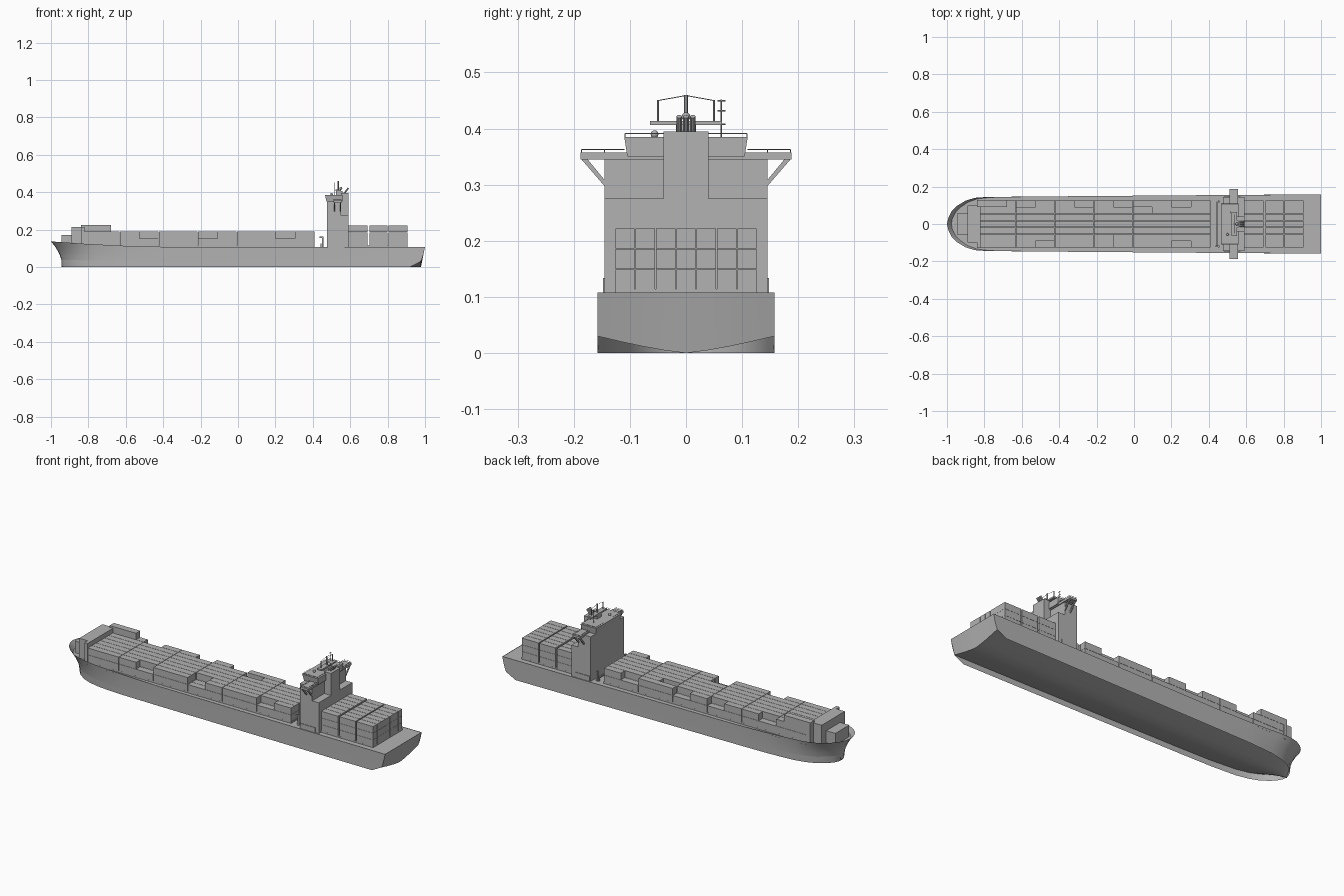
import bpy, bmesh, math
from mathutils import Vector

if "Cube" in bpy.data.objects:
    bpy.data.objects.remove(bpy.data.objects["Cube"], do_unlink=True)

grey = bpy.data.materials.new("plain_grey")
grey.use_nodes = True
COLOUR = (0.45, 0.45, 0.45, 1)
grey.diffuse_color = COLOUR
grey.node_tree.nodes["Principled BSDF"].inputs["Base Color"].default_value = COLOUR


def finish(bm, name, smooth=False):
    bmesh.ops.recalc_face_normals(bm, faces=bm.faces)
    mesh = bpy.data.meshes.new(name)
    bm.to_mesh(mesh)
    bm.free()
    mesh.materials.append(grey)
    ob = bpy.data.objects.new(name, mesh)
    bpy.context.scene.collection.objects.link(ob)
    if smooth:
        bpy.ops.object.select_all(action='DESELECT')
        ob.select_set(True)
        bpy.context.view_layer.objects.active = ob
        bpy.ops.object.shade_smooth_by_angle(angle=math.radians(35))
    return ob


def add_box(bm, x, y, z):
    """Box from (min, max) pairs."""
    vs = bmesh.ops.create_cube(bm, size=1)["verts"]
    for v in vs:
        v.co = [lo + (c + 0.5) * (hi - lo) for c, (lo, hi) in zip(v.co, (x, y, z))]
    return vs


def boxes(name, *specs):
    bm = bmesh.new()
    for s in specs:
        add_box(bm, *s)
    return finish(bm, name)


def add_rod(bm, a, b, r=0.0015, sides=6):
    a, b = Vector(a), Vector(b)
    vs = bmesh.ops.create_cone(bm, cap_ends=True, segments=sides, radius1=r,
                               radius2=r, depth=(b - a).length)["verts"]
    turn = Vector((0, 0, 1)).rotation_difference(b - a)
    for v in vs:
        v.co = turn @ v.co + (a + b) / 2


def rods(name, pairs, r=0.0015):
    bm = bmesh.new()
    for a, b in pairs:
        add_rod(bm, a, b, r)
    return finish(bm, name)


# Hull stations: top x, foot x, top half width, foot half width, rim height
STATIONS = [(-1, -.94, 0, 0, .137), (-.992, -.938, .035, .02, .136),
            (-.975, -.925, .068, .045, .135), (-.945, -.90, .098, .072, .133),
            (-.90, -.86, .125, .1, .13), (-.85, -.81, .14, .12, .126),
            (-.78, -.74, .145, .135, .122), (-.6, -.6, .146, .144, .113),
            (-.4, -.4, .148, .147, .108), (.5, .5, .155, .155, .108),
            (1, .92, .158, .158, .108)]
LEVELS = [0, .28, .45, .62, .8, 1]


def hull_point(i, v, side):
    xt, xf, wt, wf, z = STATIONS[i]
    bend = 0.25 if i == len(STATIONS) - 1 else 2
    k = v ** bend
    return Vector((xf + (xt - xf) * k, side * (wf + (wt - wf) * v ** 2), z * v))


bm = bmesh.new()
rings = {}
for side in (-1, 1):
    grid = [[bm.verts.new(hull_point(i, v, side)) for v in LEVELS]
            for i in range(len(STATIONS))]
    rings[side] = grid
    for a, b in zip(grid, grid[1:]):
        for j in range(len(LEVELS) - 1):
            bm.faces.new((a[j], b[j], b[j + 1], a[j + 1]))


# Shallow rounded bottom between the side skirts
bottom = []
for i in range(len(STATIONS)):
    left, right = rings[-1][i][1], rings[1][i][1]
    row = [left]
    for f in (-.75, -.5, -.25, 0, .25, .5, .75):
        p = left.co.lerp(right.co, (f + 1) / 2)
        p.z *= abs(f) ** 1.3
        row.append(bm.verts.new(p))
    bottom.append(row + [right])
for a, b in zip(bottom, bottom[1:]):
    for j in range(len(a) - 1):
        bm.faces.new((a[j], b[j], b[j + 1], a[j + 1]))

# Transom
low = bottom[-1]
top = [bm.verts.new(rings[-1][-1][-1].co.lerp(rings[1][-1][-1].co, j / (len(low) - 1)))
       for j in range(len(low))]
for j in range(len(low) - 1):
    bm.faces.new((low[j], low[j + 1], top[j + 1], top[j]))
bmesh.ops.remove_doubles(bm, verts=bm.verts, dist=0.00005)
finish(bm, "hull", True)

# Main deck, sunk behind the bow rim
bm = bmesh.new()
pairs = [[bm.verts.new(hull_point(i, min(1, .1065 / s[4]), side)) for side in (-1, 1)]
         for i, s in enumerate(STATIONS)]
for a, b in zip(pairs, pairs[1:]):
    bm.faces.new((a[0], b[0], b[1], a[1]))
bmesh.ops.remove_doubles(bm, verts=bm.verts, dist=0.00005)
finish(bm, "main_deck")

# Hatch covers
boxes("hatch_covers", ((-.84, .41), (-.126, .126), (.106, .115)),
      ((.59, .905), (-.126, .126), (.106, .114)))

# Containers ahead of the house: 7 rows, outer rows are broken on the top tier
PITCH, HALF = .0362, .0172
OUTER = {-3: "111011011101", 3: "110110101101", -2: "111111011111", 2: "111111110111"}
bm = bmesh.new()
step = 1.25 / 12
for row in range(-3, 4):
    y = (row * PITCH - HALF, row * PITCH + HALF)
    for n in range(12):
        x0 = -.84 + n * step
        gap = .002 if n % 2 else 0
        add_box(bm, (x0, x0 + step - gap), y, (.115, .152))
        if OUTER.get(row, "1" * 12)[n] == "1":
            add_box(bm, (x0, x0 + step - gap), y, (.153, .19))
finish(bm, "main_containers")

# Containers behind the house: 3 bays, 3 tiers
bm = bmesh.new()
for row in range(-3, 4):
    y = (row * PITCH - HALF, row * PITCH + HALF)
    for x in ((.592, .692), (.702, .798), (.804, .905)):
        for tier in range(3):
            z = .113 + tier * .0365
            add_box(bm, x, y, (z, z + .0357))
finish(bm, "aft_containers")

boxes("bow_containers", ((-.84, -.68), (.091, .127), (.19, .225)),
      ((-.89, -.84), (-.1, .1), (.106, .215)),
      ((-.84, -.82), (-.127, .127), (.106, .215)),
      ((-.945, -.89), (-.06, .06), (.106, .17)))

# Deckhouse
boxes("lower_house", ((.475, .59), (-.145, .145), (.106, .275)))
boxes("upper_house", ((.475, .55), (-.145, .145), (.275, .35)))
boxes("funnel_casing", ((.55, .59), (-.04, .04), (.275, .395)))
boxes("house_side_lockers", *[((.48, .57), (min(s * .14, s * .148), max(s * .14, s * .148)),
                               (.106, .134)) for s in (-1, 1)])

# Wheelhouse, flaring towards its roof
bm = bmesh.new()
for v in add_box(bm, (.465, .56), (-.11, .11), (.35, .385)):
    if v.co.z < .36:
        v.co.y *= .95
        v.co.x += .008 if v.co.x < .5 else 0
finish(bm, "wheelhouse")

# Bridge wings with diagonal struts
boxes("bridge_wings", ((.51, .555), (-.188, .188), (.345, .357)))
bm = bmesh.new()
for s in (-1, 1):
    for x in (.516, .549):
        foot = [(.143, .295), (.143, .306), (.176, .346), (.187, .346)]
        front = [bm.verts.new((x - .003, s * y, z)) for y, z in foot]
        back = [bm.verts.new((x + .003, s * y, z)) for y, z in foot]
        order = (0, 1, 2, 3)
        bm.faces.new([front[k] for k in order])
        bm.faces.new([back[k] for k in order])
        for k in order:
            m = (k + 1) % 4
            bm.faces.new((front[k], front[m], back[m], back[k]))
finish(bm, "wing_struts")

# Railings
rails = []
for s in (-1, 1):
    rails += [((.468, s * .109, .391), (.556, s * .109, .391)),
              ((.512, s * .186, .363), (.553, s * .186, .363))]
    for x in (.512, .553):
        rails += [((x, s * .11, .363), (x, s * .186, .363)),
                  ((x, s * .186, .355), (x, s * .186, .363)),
                  ((x, s * .145, .355), (x, s * .145, .363))]
    for x in (.468, .556):
        rails += [((x, s * .109, .384), (x, s * .109, .391)),
                  ((x, s * .109, .391), (x, s * .04, .391))]
rods("railings", rails, .0008)

# Radar mast with platform, posts and stays
boxes("mast_platform", ((.522, .55), (-.064, .064), (.406, .414)),
      ((.525, .56), (-.018, .018), (.385, .407)))
rods("mast", [((.536, 0, .41), (.536, 0, .46))], .004)
rods("mast_posts", [((.536, s * .05, .413), (.536, s * .05, .451)) for s in (-1, 1)], .002)
rods("mast_stays", [((.536, 0, .459), (.536, s * .05, .45)) for s in (-1, 1)], .0008)
pole = [((.515, .063, .384), (.515, .063, .452))]
pole += [((.515, .056, z), (.515, .07, z)) for z in (.408, .432, .45)]
rods("aerial_pole", pole, .0014)

# Exhaust pipes and roof domes
rods("exhaust_pipes", [((.565, y, .39), (.59, y, .422)) for y in (-.012, 0, .012)], .005)
bm = bmesh.new()
for x, y, z, r in ((.5, -.056, .39, .007), (.55, 0, .421, .008)):
    vs = bmesh.ops.create_uvsphere(bm, u_segments=12, v_segments=6, radius=r)["verts"]
    for v in vs:
        v.co += Vector((x, y, z))
finish(bm, "domes", True)

# Lashing frame and small crane ahead of the house
boxes("lashing_frame", ((.44, .446), (-.12, .12), (.122, .127)),
      *[((.44, .446), (y - .002, y + .002), (.106, .125)) for y in (-.118, -.06, 0, .06, .118)])
boxes("deck_crane", ((.448, .456), (-.125, -.115), (.106, .162)),
      ((.435, .456), (-.124, -.116), (.155, .162)),
      ((.448, .456), (.115, .125), (.106, .162)))
